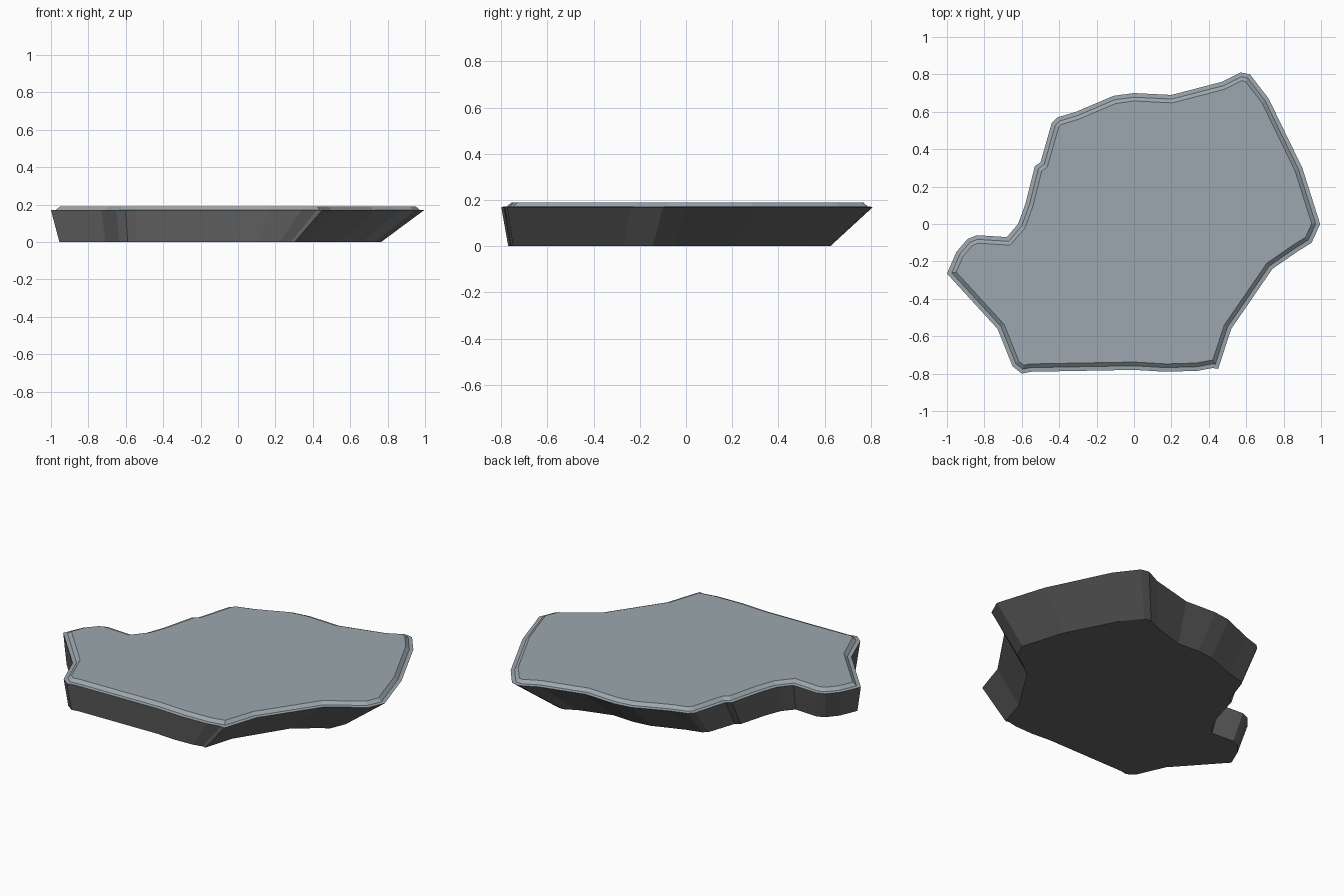
import bpy
import bmesh

RIM_HEIGHT = 0.17
TOP_HEIGHT = 0.19

# Outline of the widest level, counter-clockwise from the front right corner
OUTLINE = [
    (-.60, -.80), (-.55, -.79), (0, -.78), (.17, -.79), (.34, -.785), (.42, -.77),
    (.45, -.775), (.52, -.56), (.74, -.24), (.87, -.15), (.95, -.10), (.995, 0),
    (.90, .30), (.72, .67), (.62, .80), (.57, .81), (.47, .76), (.20, .69),
    (0, .70), (-.11, .685), (-.31, .60), (-.41, .57), (-.44, .54), (-.50, .33),
    (-.53, .31), (-.58, .11), (-.62, 0), (-.68, -.07), (-.84, -.06), (-.89, -.08),
    (-.95, -.15), (-1, -.265), (-.73, -.56), (-.65, -.76),
]

# How far the foot is drawn in, as (position, shift) knots along each axis
SHIFT_X = [(-1, .045), (-.6, .01), (0, -.02), (.2, -.08), (.5, -.16), (1, -.23)]
SHIFT_Y = [(-.8, .03), (-.56, -.01), (0, -.05), (.3, -.09), (.81, -.185)]


def make_material(name, color):
    material = bpy.data.materials.new(name)
    material.use_nodes = True
    material.diffuse_color = color
    shader = next(n for n in material.node_tree.nodes if n.type == 'BSDF_PRINCIPLED')
    shader.inputs["Base Color"].default_value = color
    return material


def interpolate(knots, value):
    """Piecewise linear lookup, clamped at both ends."""
    if value <= knots[0][0]:
        return knots[0][1]
    for (start, low), (end, high) in zip(knots, knots[1:]):
        if value <= end:
            return low + (high - low) * (value - start) / (end - start)
    return knots[-1][1]


def inset_cap(bm, cap, thickness, height):
    """Inset the cap evenly and lift it to a height."""
    bmesh.ops.inset_region(bm, faces=[cap], thickness=thickness, use_even_offset=True)
    for vert in cap.verts:
        vert.co.z = height


def build_slab():
    bm = bmesh.new()
    rim = [bm.verts.new((x, y, RIM_HEIGHT)) for x, y in OUTLINE]
    foot = [bm.verts.new((x + interpolate(SHIFT_X, x), y + interpolate(SHIFT_Y, y), 0))
            for x, y in OUTLINE]

    # Undercut walls, underside and cap
    count = len(rim)
    for i in range(count):
        j = (i + 1) % count
        bm.faces.new((foot[i], foot[j], rim[j], rim[i]))
    bm.faces.new(list(reversed(foot)))
    cap = bm.faces.new(rim)
    bm.normal_update()

    # Narrow ledge, then the bevelled step up to the top
    inset_cap(bm, cap, 0.022, RIM_HEIGHT + 0.002)
    bm.normal_update()
    inset_cap(bm, cap, 0.02, TOP_HEIGHT)

    # Pale stone above the rim, dark stone below it
    for face in bm.faces:
        lowest = min(vert.co.z for vert in face.verts)
        face.material_index = 0 if lowest > RIM_HEIGHT - 0.01 else 1

    mesh = bpy.data.meshes.new("stone_slab")
    bm.to_mesh(mesh)
    bm.free()
    mesh.materials.append(make_material("pale_blue_grey_stone", (.33, .39, .425, 1)))
    mesh.materials.append(make_material("dark_grey_stone", (.13, .13, .13, 1)))
    slab = bpy.data.objects.new("stone_slab", mesh)
    bpy.context.scene.collection.objects.link(slab)


default_cube = bpy.data.objects.get("Cube")
if default_cube:
    bpy.data.objects.remove(default_cube, do_unlink=True)
build_slab()
